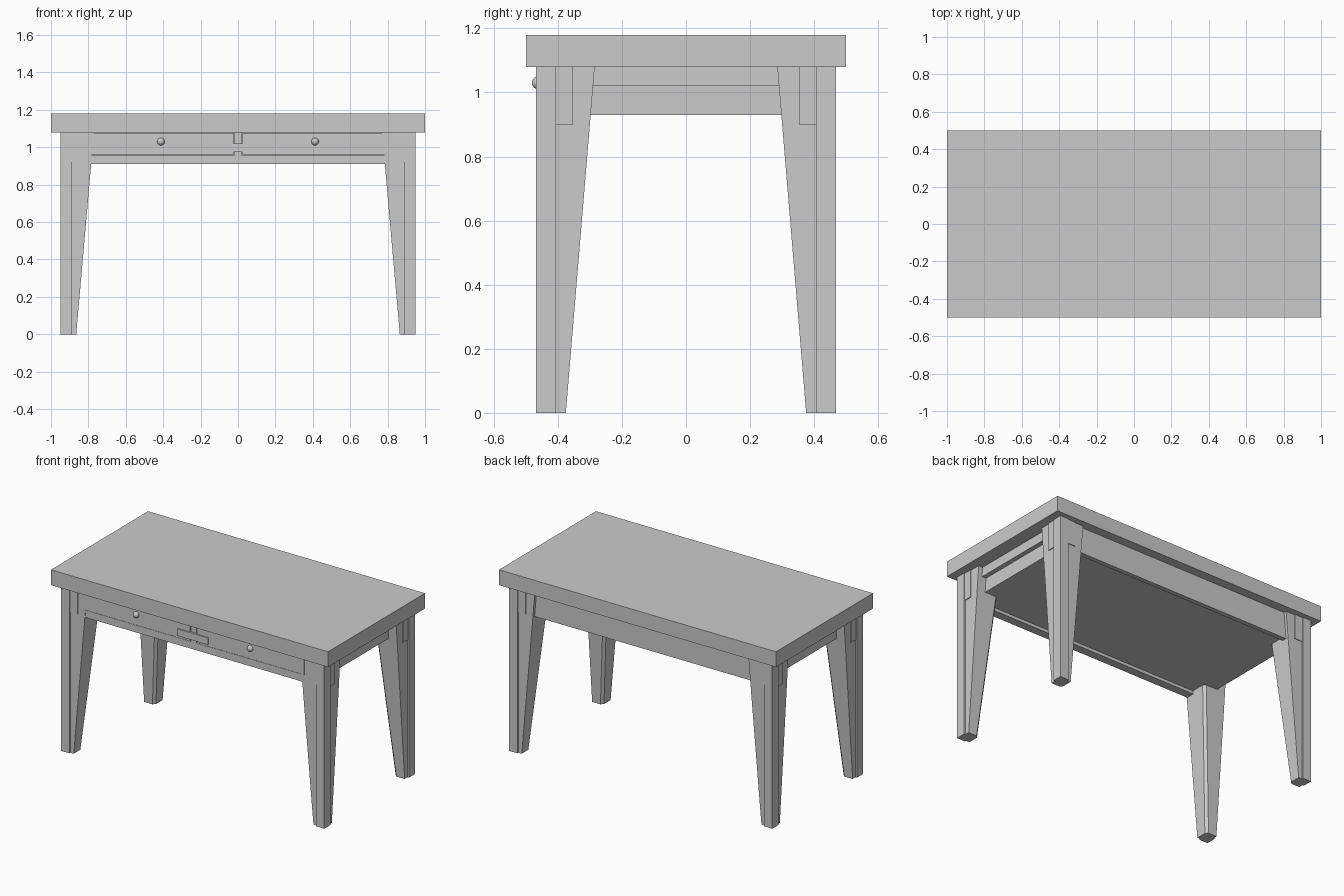
import bpy
import bmesh
from mathutils import Vector

default = bpy.data.objects.get("Cube")
if default:
    bpy.data.objects.remove(default, do_unlink=True)

# Single flat colour
grey = bpy.data.materials.new("plain_grey")
grey.use_nodes = True
GREY = (0.6, 0.6, 0.6, 1.0)
grey.diffuse_color = GREY
grey.node_tree.nodes["Principled BSDF"].inputs["Base Color"].default_value = GREY


def finish(name, bm):
    """Turn a bmesh into a named, coloured object."""
    bmesh.ops.recalc_face_normals(bm, faces=bm.faces)
    mesh = bpy.data.meshes.new(name)
    bm.to_mesh(mesh)
    bm.free()
    mesh.materials.append(grey)
    obj = bpy.data.objects.new(name, mesh)
    bpy.context.collection.objects.link(obj)
    return obj


def box(name, x, y, z):
    """Box given by its (min, max) range on each axis."""
    bm = bmesh.new()
    bmesh.ops.create_cube(bm, size=1)
    for v in bm.verts:
        v.co = Vector([(lo + hi) / 2 + c * (hi - lo)
                       for c, (lo, hi) in zip(v.co, (x, y, z))])
    return finish(name, bm)


def span(sign, a, b):
    return tuple(sorted((sign * a, sign * b)))


def tapered_leg(name, sx, sy, height):
    """Leg whose two inner faces taper in, with a narrow inner chamfer."""
    bm = bmesh.new()
    rings = []
    for z, ix, iy in ((0, 0.865, 0.375), (height, 0.77, 0.285)):
        ox, oy, cut = 0.94, 0.458, 0.015
        section = [(ox, oy), (ix, oy), (ix, iy + cut), (ix + cut, iy), (ox, iy)]
        rings.append([bm.verts.new((sx * x, sy * y, z)) for x, y in section])
    low, high = rings
    bm.faces.new(low)
    bm.faces.new(high)
    n = len(low)
    for i in range(n):
        j = (i + 1) % n
        bm.faces.new((low[i], low[j], high[j], high[i]))
    return finish(name, bm)


UNDER = 1.08    # underside of the top
BOTTOM = 0.93   # underside of the case

# Table top
box("table_top", (-1, 1), (-0.5, 0.5), (UNDER, 1.18))

# Legs: tapered core, corner post and short upper blocks
for sy, end in ((-1, "front"), (1, "back")):
    for sx, side in ((1, "left"), (-1, "right")):
        tag = f"{end}_{side}"
        tapered_leg(f"{tag}_leg", sx, sy, UNDER)
        box(f"{tag}_post", span(sx, 0.89, 0.95), span(sy, 0.405, 0.468), (0, UNDER))
        box(f"{tag}_long_block", span(sx, 0.835, 0.89), span(sy, 0.42, 0.463), (0.92, UNDER))
        box(f"{tag}_short_block", span(sx, 0.88, 0.945), span(sy, 0.352, 0.405), (0.9, UNDER))

# Case: back apron, side aprons with an upper lip, and floor
box("back_apron", (-0.85, 0.85), (0.41, 0.44), (0.91, UNDER))
for sx, side in ((1, "left"), (-1, "right")):
    box(f"{side}_apron", span(sx, 0.85, 0.88), (-0.4, 0.4), (BOTTOM, 1.02))
    box(f"{side}_upper_rail", span(sx, 0.85, 0.91), (-0.4, 0.4), (1.02, UNDER))
box("case_floor", (-0.86, 0.86), (-0.42, 0.42), (BOTTOM, 0.95))

# Drawer front: lower rail, centre divider and centre plate
box("front_rail", (-0.85, 0.85), (-0.455, -0.4), (0.91, 0.957))
box("drawer_divider", (-0.02, 0.02), (-0.455, -0.4), (0.957, UNDER))
box("centre_plate", (-0.11, 0.11), (-0.468, -0.44), (0.975, 1.02))

# Drawers with round knobs
for sx, side in ((1, "left"), (-1, "right")):
    box(f"{side}_drawer", span(sx, 0.025, 0.80), (-0.46, -0.39), (0.961, 1.076))
    bm = bmesh.new()
    bmesh.ops.create_uvsphere(bm, u_segments=20, v_segments=12, radius=0.02)
    bmesh.ops.translate(bm, verts=bm.verts, vec=(sx * 0.412, -0.461, 1.03))
    for f in bm.faces:
        f.smooth = True
    finish(f"{side}_knob", bm)
